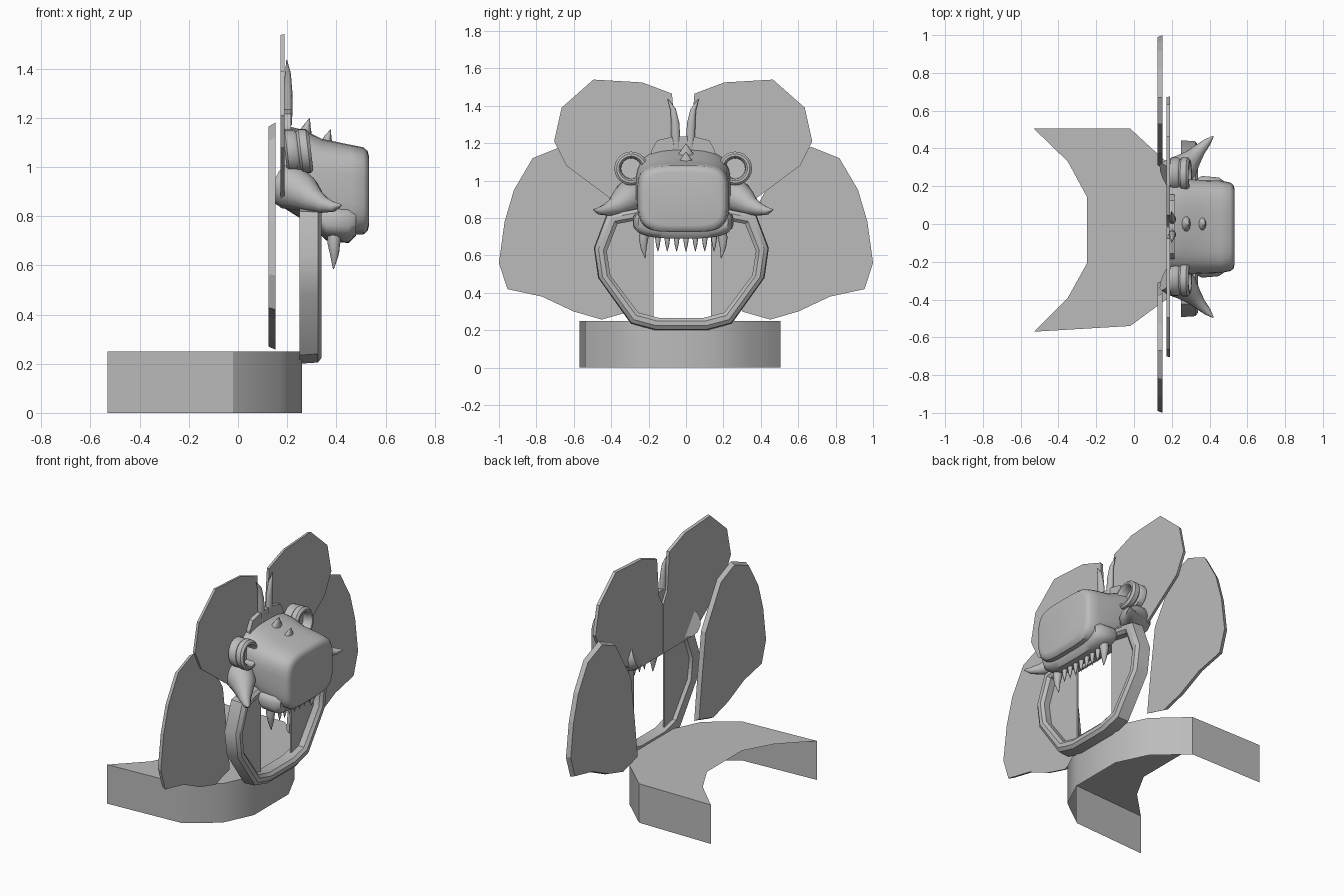
import bpy, bmesh, math
from mathutils import Vector

cube = bpy.data.objects.get("Cube")
if cube:
    bpy.data.objects.remove(cube)

grey = bpy.data.materials.new("stone grey")
grey.use_nodes = True
grey.diffuse_color = (0.5, 0.5, 0.5, 1)
grey.node_tree.nodes["Principled BSDF"].inputs["Base Color"].default_value = (0.5, 0.5, 0.5, 1)
MID = -0.015  # middle of the head in y


def finish(name, bm, smooth=None, closed=True):
    if closed:
        bmesh.ops.recalc_face_normals(bm, faces=bm.faces)
    mesh = bpy.data.meshes.new(name)
    bm.to_mesh(mesh)
    bm.free()
    ob = bpy.data.objects.new(name, mesh)
    bpy.context.collection.objects.link(ob)
    mesh.materials.append(grey)
    if smooth:
        bpy.ops.object.select_all(action='DESELECT')
        ob.select_set(True)
        bpy.context.view_layer.objects.active = ob
        bpy.ops.object.shade_smooth_by_angle(angle=math.radians(smooth))
    return ob


def bridge(bm, a, b):
    n = len(a)
    for i in range(n):
        bm.faces.new((a[i], a[(i + 1) % n], b[(i + 1) % n], b[i]))


def loft(name, rings, smooth=None, caps=True, loop=False):
    """Skin a list of equally long point rings."""
    bm = bmesh.new()
    vs = [[bm.verts.new(p) for p in ring] for ring in rings]
    for a, b in zip(vs, vs[1:]):
        bridge(bm, a, b)
    if loop:
        bridge(bm, vs[-1], vs[0])
    elif caps:
        bm.faces.new(vs[0])
        bm.faces.new(vs[-1])
    return finish(name, bm, smooth)


def plate(name, outline, back, front, inset=0.0):
    """Slab in the y-z plane whose back is a little smaller."""
    c = sum((Vector(p) for p in outline), Vector((0, 0))) / len(outline)
    small = [Vector(p).lerp(c, inset) for p in outline]
    return loft(name, [[(back, *p) for p in small], [(front, *p) for p in outline]])


def horn(name, path, radii, squash=1.0, sides=12):
    """Tapered tube along a path."""
    pts = [Vector(p) for p in path]
    rings = []
    for i, p in enumerate(pts):
        d = (pts[min(i + 1, len(pts) - 1)] - pts[max(i - 1, 0)]).normalized()
        u = d.cross(Vector((0, 1, 0)) if abs(d.y) < 0.9 else Vector((0, 0, 1))).normalized()
        v = d.cross(u)
        rings.append([p + (u * math.cos(t) * squash + v * math.sin(t)) * radii[i]
                      for t in (2 * math.pi * k / sides for k in range(sides))])
    return loft(name, rings, 50)


def section(x, half, low, high, power=4, sides=32):
    """Rounded rectangle across the head."""
    out = []
    for k in range(sides):
        t = 2 * math.pi * (k + 0.5) / sides
        c, s = math.cos(t), math.sin(t)
        out.append((x, MID + half * math.copysign(abs(c) ** (2 / power), c),
                    (low + high) / 2 + (high - low) / 2 * math.copysign(abs(s) ** (2 / power), s)))
    return out


# Plinth: top and outer walls only, open beneath and on the inner curve
outer = [(-.53, -.57), (-.02, -.54), (.17, -.40), (.26, -.21), (.26, .14), (.17, .33), (-.02, .505), (-.53, .505)]
inner = [(-.35, .33), (-.25, .145), (-.25, -.21), (-.35, -.39)]
bm = bmesh.new()
top = [bm.verts.new((x, y, .25)) for x, y in outer + inner]
low = [bm.verts.new((x, y, 0)) for x, y in outer]
bm.faces.new(top)
for i in range(len(outer) - 1):
    bm.faces.new((low[i], low[i + 1], top[i + 1], top[i]))
finish("plinth", bm, 32, closed=False)

# Large fans and crest plates
fan = [(.30, .30), (.45, .257), (.60, .30), (.77, .38), (.955, .42), (1.0, .56), (.97, .78),
       (.92, .95), (.82, 1.12), (.67, 1.18), (.53, 1.12), (.37, .85), (.33, .55)]
crest = [(.0, .83), (.28, .83), (.33, .86), (.625, 1.08), (.69, 1.21), (.65, 1.39), (.48, 1.54),
         (.22, 1.525), (.06, 1.465), (.04, 1.22), (.0, 1.15)]
for side, label in ((1, "left"), (-1, "right")):
    plate(label + "_fan", [(side * y, z) for y, z in fan], .125, .152, .03)
    plate(label + "_crest", [(MID + side * y, z) for y, z in crest], .172, .19, .01)

# Jaw ring around the open mouth, with cheek panels beside the doorway
jaw = [(.14, .20), (.27, .235), (.445, .48), (.468, .64), (.40, .82), (.20, .86)]
ring = [(y, z) for y, z in jaw] + [(-y, z) for y, z in reversed(jaw)]


def jaw_loop(x, width):
    scale = 1 - width / .46
    return [(x, -.025 + y * scale, .55 + (z - .55) * (1 - width / .36)) for y, z in ring]


loft("jaw_ring", [jaw_loop(.25, 0), jaw_loop(.325, .005), jaw_loop(.34, .025), jaw_loop(.34, .05),
                  jaw_loop(.325, .068), jaw_loop(.25, .065)], 35, loop=True)
for side, edge, label in ((1, .135, "left"), (-1, -.175, "right")):
    panel = [(-.025 + side * y, z) for y, z in ((.21, .265), (.41, .50), (.43, .64), (.37, .80))]
    plate(label + "_cheek_panel", [(edge, .235)] + panel + [(edge, .80)], .275, .285)

# Muzzle, upper lip and forehead
loft("muzzle", [section(.19, .25, .83, 1.17, 2.8), section(.27, .255, .78, 1.15, 3),
                section(.34, .25, .74, 1.115, 3.4), section(.46, .245, .725, 1.09),
                section(.51, .235, .725, 1.08), section(.527, .222, .74, 1.065),
                section(.532, .20, .76, 1.045)], 40)
loft("upper_lip", [section(.33, .255, .73, .86, 3), section(.36, .27, .70, .86, 3),
                   section(.45, .262, .69, .86, 3), section(.48, .24, .72, .84, 3)], 50)
brow = [(-.17, 1.0), (.17, 1.0), (.17, 1.16), (.14, 1.215), (.07, 1.232), (0, 1.237),
        (-.07, 1.232), (-.14, 1.215), (-.17, 1.16)]
plate("forehead", [(MID + y, z) for y, z in brow], .185, .215)

# Paired head parts: eyes, cheek tusks, top horns, fangs
for side, label in ((1, "left"), (-1, "right")):
    def at(x, y, z):
        return (x, MID + side * y, z)

    rings = []
    for x, r in ((.19, .075), (.20, .088), (.235, .088), (.245, .08), (.255, .09), (.285, .09),
                 (.297, .078), (.297, .066), (.285, .056), (.24, .054)):
        rings.append([at(x - .12 * r * math.sin(t), .278 + r * math.cos(t), 1.065 + r * math.sin(t))
                      for t in (2 * math.pi * k / 24 for k in range(24))])
    loft(label + "_eye", rings, 40)

    horn(label + "_cheek_tusk",
         [at(.18, .26, .93), at(.22, .28, .915), at(.27, .32, .89), at(.31, .365, .862),
          at(.35, .41, .845), at(.39, .45, .838), at(.42, .48, .845)],
         [.085, .092, .075, .05, .033, .02, .003])
    horn(label + "_top_horn",
         [at(.203, .035, 1.17), at(.203, .04, 1.24), at(.203, .043, 1.31), at(.203, .054, 1.38), at(.198, .082, 1.435)],
         [.02, .024, .022, .015, .002], .8)
    horn(label + "_fang",
         [at(.39, .205, .74), at(.39, .212, .69), at(.392, .212, .64), at(.388, .203, .585)],
         [.028, .026, .017, .002], sides=10)

# Small teeth
for k in range(-3, 4):
    y = MID + .015 + k * .05
    horn(f"tooth_{k + 4}", [(.40, y, .74), (.40, y, .69), (.402, y, .655), (.40, y, .62)],
         [.015, .015, .01, .001], sides=8)

# Nose spikes
for n, (x, z) in enumerate(((.27, 1.12), (.355, 1.075))):
    horn(f"nose_spike_{n + 1}", [(x, 0, z - .03), (x + .003, 0, z + .02), (x + .012, 0, z + .05), (x + .022, 0, z + .078)],
         [.052, .045, .022, .002], .6, sides=10)
